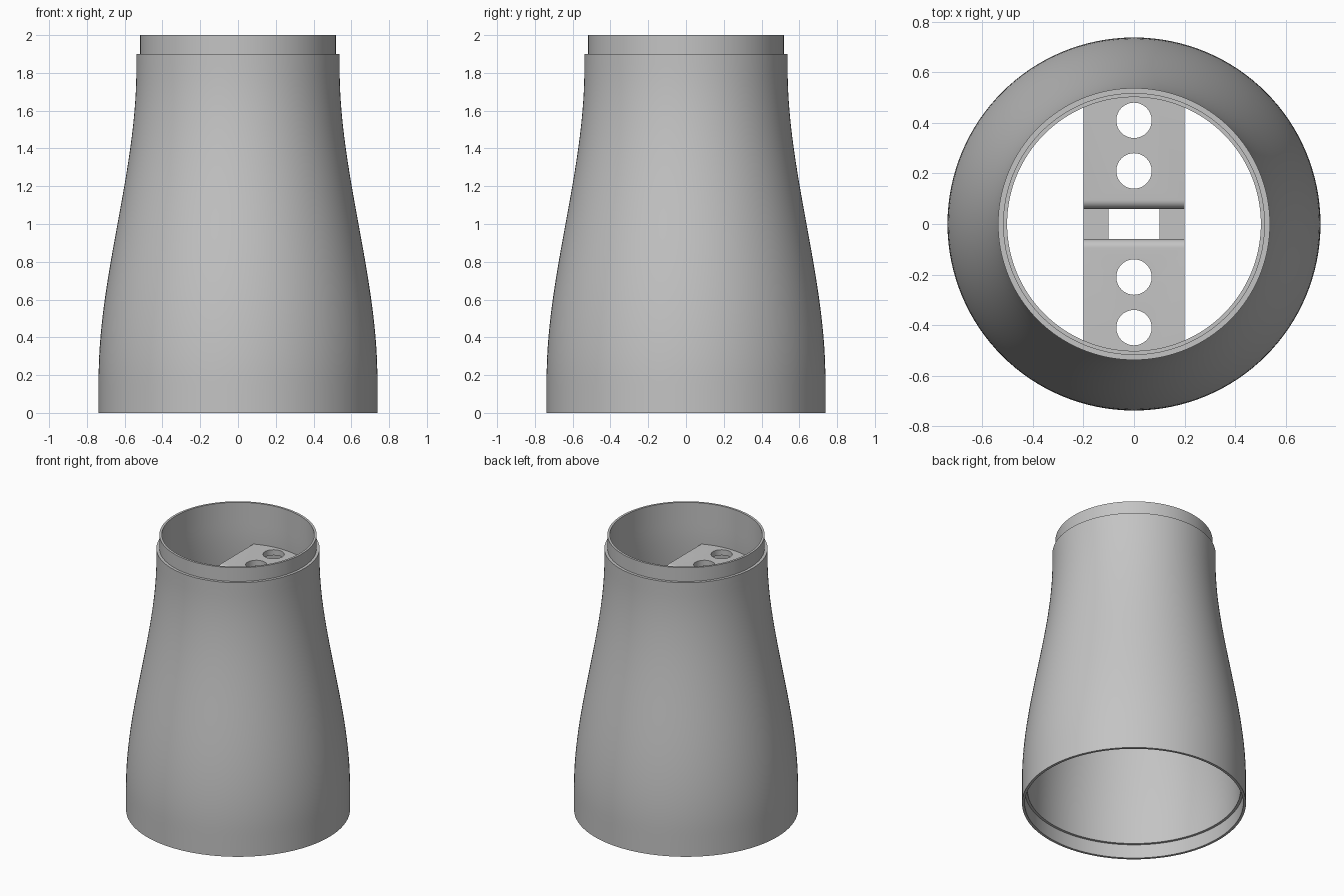
import bpy, bmesh, math
from mathutils import Matrix

if "Cube" in bpy.data.objects:
    bpy.data.objects.remove(bpy.data.objects["Cube"], do_unlink=True)

grey = bpy.data.materials.new("light_grey")
grey.use_nodes = True
colour = (0.55, 0.55, 0.55, 1)
grey.diffuse_color = colour
grey.node_tree.nodes["Principled BSDF"].inputs["Base Color"].default_value = colour


def make_object(name, bm):
    bmesh.ops.recalc_face_normals(bm, faces=bm.faces)
    mesh = bpy.data.meshes.new(name)
    bm.to_mesh(mesh)
    bm.free()
    mesh.materials.append(grey)
    ob = bpy.data.objects.new(name, mesh)
    bpy.context.collection.objects.link(ob)
    return ob


def smooth(ob):
    bpy.ops.object.select_all(action='DESELECT')
    ob.select_set(True)
    bpy.context.view_layer.objects.active = ob
    bpy.ops.object.shade_smooth_by_angle(angle=math.radians(30))


def lathe(name, profile, steps=128):
    """Spin a closed (radius, z) profile around the z axis."""
    bm = bmesh.new()
    verts = [bm.verts.new((r, 0, z)) for r, z in profile]
    edges = [bm.edges.new((a, b)) for a, b in zip(verts, verts[1:] + verts[:1])]
    bmesh.ops.spin(bm, geom=verts + edges, axis=(0, 0, 1), cent=(0, 0, 0),
                   angle=math.tau, steps=steps, use_merge=True)
    bmesh.ops.remove_doubles(bm, verts=bm.verts, dist=1e-5)
    return make_object(name, bm)


def cylinder(name, radius, y, z, depth, segments=48):
    bm = bmesh.new()
    bmesh.ops.create_cone(bm, cap_ends=True, segments=segments, radius1=radius,
                          radius2=radius, depth=depth,
                          matrix=Matrix.Translation((0, y, z)))
    return make_object(name, bm)


def cut(ob, cutter, operation='DIFFERENCE'):
    """Apply a boolean and discard the cutter."""
    cutter.hide_render = True
    mod = ob.modifiers.new("cut", 'BOOLEAN')
    mod.operation, mod.object, mod.solver = operation, cutter, 'EXACT'
    bpy.context.view_layer.objects.active = ob
    bpy.ops.object.modifier_apply(modifier=mod.name)
    bpy.data.objects.remove(cutter, do_unlink=True)


# Hollow shell: S-shaped wall, spigot lip on top, socket recess underneath
def outer_radius(z):
    t = min(max((z - 0.18) / 1.64, 0), 1)
    return 0.738 - 0.2 * t * t * (3 - 2 * t)


WALL = 0.036
heights = [0.1 + 1.8 * i / 36 for i in range(37)]
outside = [(0.738, 0)] + [(outer_radius(z), z) for z in heights]
lip = [(0.518, 1.9), (0.518, 2), (0.502, 2)]
inside = [(outer_radius(z) - WALL, z) for z in reversed(heights)]
recess = [(0.72, 0.1), (0.72, 0)]
shell = lathe("shell", outside + lip + inside + recess)
smooth(shell)

# Cross strap: strip with a rounded-edge channel in the middle
TOP, THICK, DEPTH, HALF, BEND = 1.70, 0.04, 0.12, 0.06, 0.035


def arc(radius):
    cy, cz = HALF + BEND, TOP - BEND
    return [(cy - radius * math.sin(a), cz + radius * math.cos(a))
            for a in [math.pi / 2 * i / 8 for i in range(9)]]


floor = TOP - DEPTH
upper = [(0.6, TOP)] + arc(BEND) + [(HALF, floor)]
lower = [(HALF + THICK, floor - THICK), (HALF + THICK, TOP - THICK), (0.6, TOP - THICK)]
mirrored = lambda pts: [(-y, z) for y, z in reversed(pts)]
outline = upper + mirrored(upper) + mirrored(lower) + lower

bm = bmesh.new()
face = bm.faces.new([bm.verts.new((-0.2, y, z)) for y, z in outline])
side = bmesh.ops.extrude_face_region(bm, geom=[face])
bmesh.ops.translate(bm, vec=(0.4, 0, 0),
                    verts=[v for v in side["geom"] if isinstance(v, bmesh.types.BMVert)])
strap = make_object("cross_strap", bm)

# Trim the strap ends round, then cut the holes and the centre slot
cut(strap, cylinder("trim", 0.515, 0, TOP, 1, 128), 'INTERSECT')
for y in (-0.41, -0.21, 0.21, 0.41):
    cut(strap, cylinder("hole", 0.07, y, TOP, 0.5))
bm = bmesh.new()
bmesh.ops.create_cube(bm, size=1, matrix=Matrix.Translation((0, 0, floor))
                      @ Matrix.Diagonal((0.2, 2 * HALF - 0.001, 0.2, 1)))
cut(strap, make_object("slot", bm))
smooth(strap)
